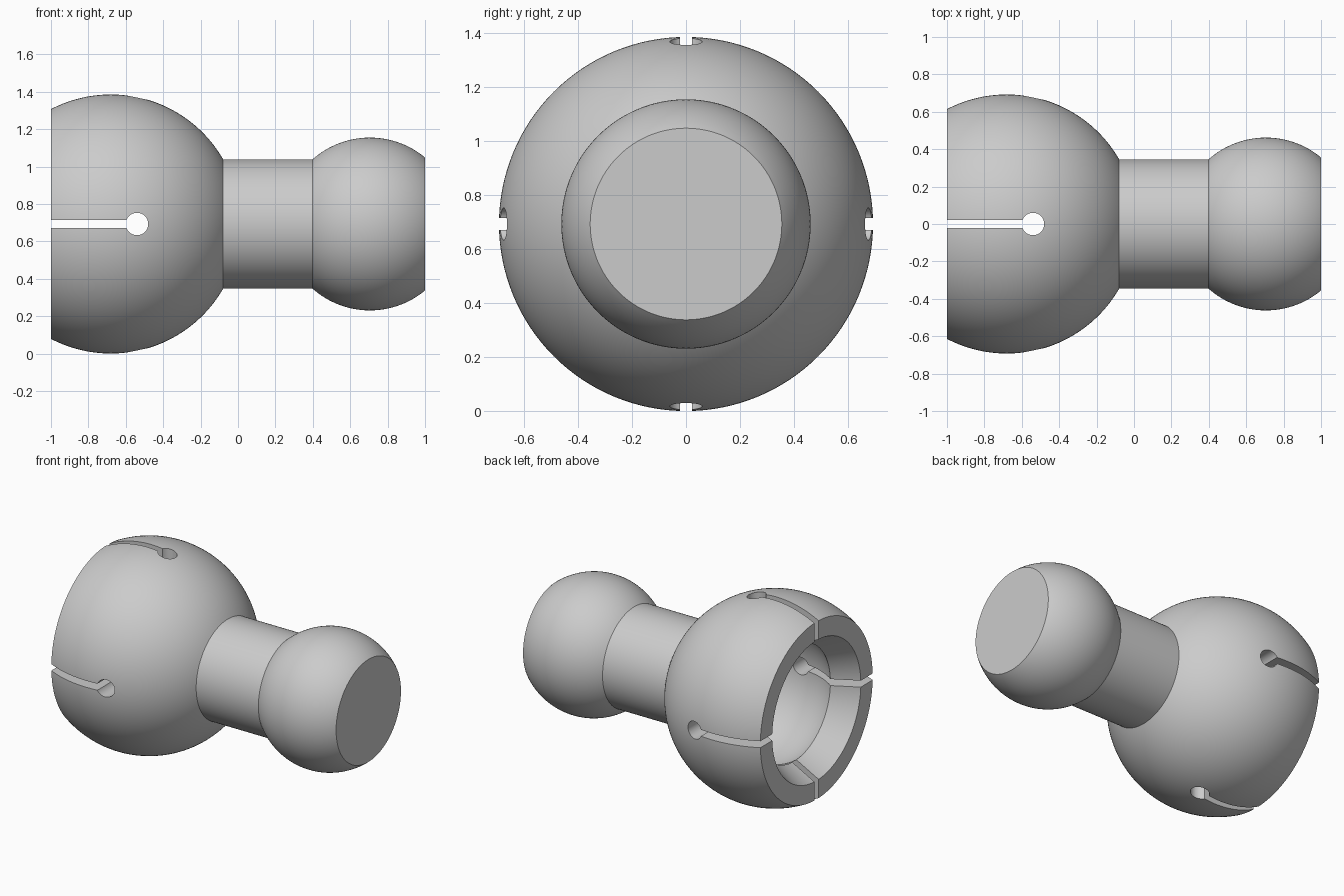
import bpy
import bmesh
from math import asin, cos, sin, pi, radians
from mathutils import Matrix, Vector

cube = bpy.data.objects.get("Cube")
if cube:
    bpy.data.objects.remove(cube, do_unlink=True)

HEIGHT = 0.693      # height of the long axis
SEGMENTS = 128

grey = bpy.data.materials.new("plain grey")
grey.use_nodes = True
colour = (0.6, 0.6, 0.6, 1)
grey.diffuse_color = colour
grey.node_tree.nodes["Principled BSDF"].inputs["Base Color"].default_value = colour


def arc(centre, radius, start, end, steps):
    """Points (x, r) along a ball, angles measured from the +x axis."""
    angles = [start + (end - start) * i / steps for i in range(steps + 1)]
    return [(centre + radius * cos(a), radius * sin(a)) for a in angles]


def make_object(name, bm):
    bmesh.ops.recalc_face_normals(bm, faces=bm.faces)
    mesh = bpy.data.meshes.new(name)
    bm.to_mesh(mesh)
    bm.free()
    mesh.materials.append(grey)
    obj = bpy.data.objects.new(name, mesh)
    bpy.context.collection.objects.link(obj)
    return obj


def revolve(name, profile):
    """Turn a profile that starts and ends on the axis into a solid."""
    bm = bmesh.new()
    verts = [bm.verts.new((x, 0, r)) for x, r in profile]
    edges = [bm.edges.new(pair) for pair in zip(verts, verts[1:])]
    bmesh.ops.spin(bm, geom=verts + edges, cent=(0, 0, 0), axis=(1, 0, 0),
                   angle=2 * pi, steps=SEGMENTS, use_duplicate=False)
    bmesh.ops.remove_doubles(bm, verts=bm.verts, dist=1e-5)
    bmesh.ops.dissolve_degenerate(bm, edges=bm.edges, dist=1e-6)
    bmesh.ops.translate(bm, verts=bm.verts, vec=(0, 0, HEIGHT))
    return make_object(name, bm)


def keyhole_cutter(name, turn):
    """Narrow slot from the open end, finishing in a round hole."""
    hole_x, hole_r, half = -0.54, 0.06, 0.0225
    start = asin(half / hole_r)
    outline = [(x + 0.0, y) for x, y in [(-1.2, half), (-1.2, -half)]]
    for i in range(49):
        a = -pi + start + (2 * pi - 2 * start) * i / 48
        outline.append((hole_x + hole_r * cos(a), hole_r * sin(a)))
    bm = bmesh.new()
    face = bm.faces.new([bm.verts.new((x, y, -1)) for x, y in outline])
    extruded = bmesh.ops.extrude_face_region(bm, geom=[face])["geom"]
    top = [v for v in extruded if isinstance(v, bmesh.types.BMVert)]
    bmesh.ops.translate(bm, verts=top, vec=Vector((0, 0, 2)))
    bmesh.ops.transform(bm, verts=bm.verts, matrix=Matrix.Translation(
        (0, 0, HEIGHT)) @ Matrix.Rotation(turn, 4, "X"))
    cutter = make_object(name, bm)
    cutter.hide_render = True
    return cutter


# Profile: solid ball end, neck, large shell, flared mouth, inner socket
big_r, big_x, ball_r, ball_x = 0.693, -0.68, 0.462, 0.705
neck_r, socket_r, socket_x, throat_x = 0.345, 0.49, -0.54, -0.83
ball_cut = asin(0.355 / ball_r)
mouth = pi - asin(0.615 / big_r)
throat = pi - asin((socket_r ** 2 - (throat_x - socket_x) ** 2) ** 0.5 / socket_r)

profile = [(1, 0), (1, 0.355)]
profile += arc(ball_x, ball_r, ball_cut, pi - asin(neck_r / ball_r), 32)[1:]
profile += arc(big_x, big_r, asin(neck_r / big_r), mouth, 48)[:-1]
profile += [(-1, 0.615), (-1, 0.485)]
profile += arc(socket_x, socket_r, throat, 0, 40)
link = revolve("ball_and_socket_link", profile)

# Two crossing keyhole cuts make the four slots
cutters = [keyhole_cutter("slot_cutter_vertical", 0),
           keyhole_cutter("slot_cutter_sideways", radians(90))]
bpy.context.view_layer.objects.active = link
link.select_set(True)
for cutter in cutters:
    cut = link.modifiers.new(cutter.name, "BOOLEAN")
    cut.operation = "DIFFERENCE"
    cut.solver = "EXACT"
    cut.object = cutter
    bpy.ops.object.modifier_apply(modifier=cut.name)
    bpy.data.objects.remove(cutter, do_unlink=True)

bpy.ops.object.shade_smooth_by_angle(angle=radians(25))
